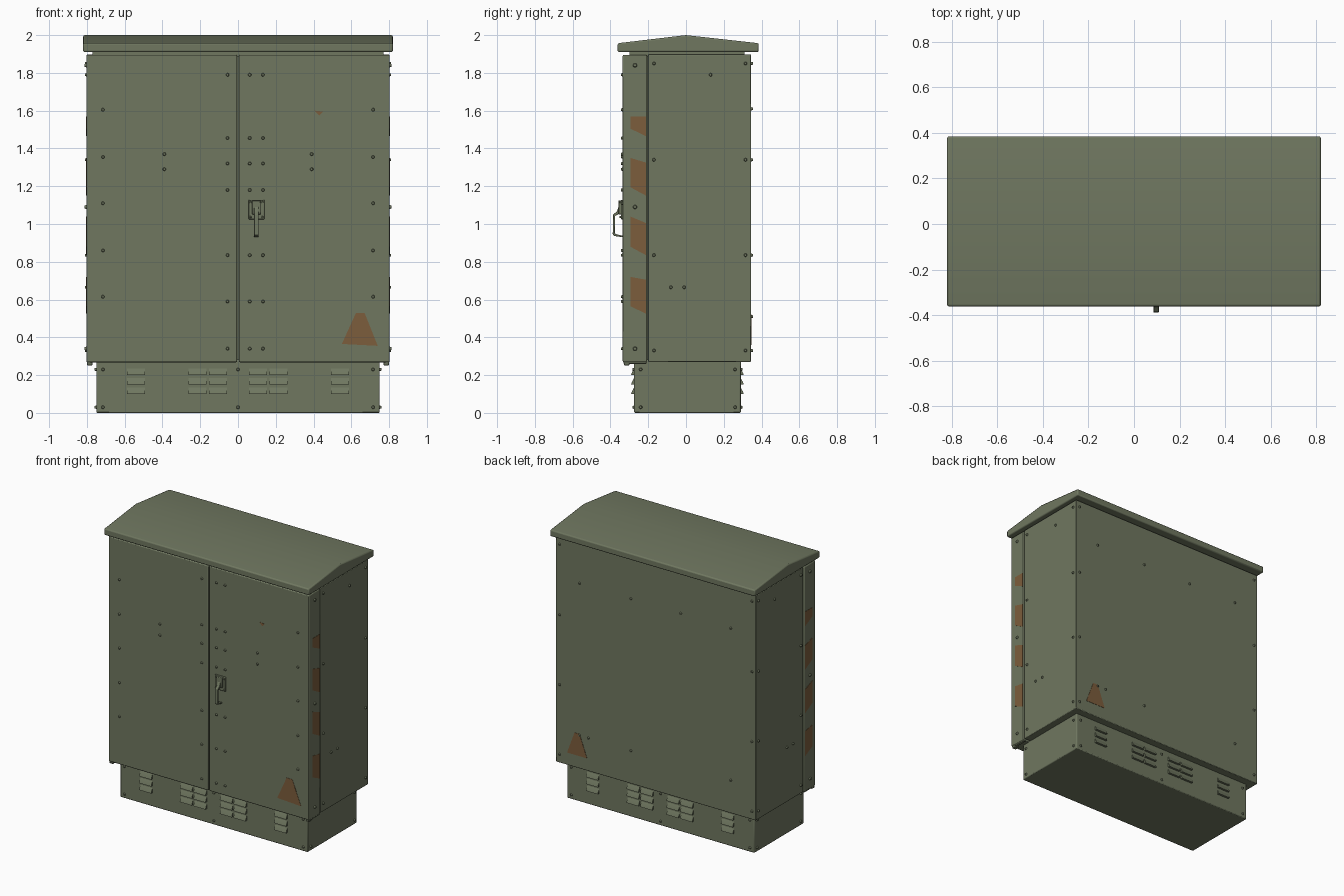
import bpy, bmesh, math
from mathutils import Vector, Matrix

if "Cube" in bpy.data.objects:
    bpy.data.objects.remove(bpy.data.objects["Cube"])


def material(name, rgb):
    m = bpy.data.materials.new(name)
    m.diffuse_color = (*rgb, 1)
    m.use_nodes = True
    m.node_tree.nodes["Principled BSDF"].inputs["Base Color"].default_value = m.diffuse_color
    return m


GREEN = material("olive green", (0.16, 0.185, 0.117))
ORANGE = material("faded orange", (0.20, 0.11, 0.045))


def finish(name, bm, mat=GREEN, bevel=0):
    bmesh.ops.recalc_face_normals(bm, faces=bm.faces)
    me = bpy.data.meshes.new(name)
    bm.to_mesh(me)
    bm.free()
    me.materials.append(mat)
    ob = bpy.data.objects.new(name, me)
    bpy.context.collection.objects.link(ob)
    if bevel:
        mod = ob.modifiers.new("bevel", 'BEVEL')
        mod.width, mod.segments = bevel, 2
        mod.limit_method, mod.angle_limit = 'ANGLE', math.radians(30)
    bpy.ops.object.select_all(action='DESELECT')
    ob.select_set(True)
    bpy.context.view_layer.objects.active = ob
    bpy.ops.object.shade_smooth_by_angle(angle=math.radians(35))
    return ob


def add_box(bm, x0, x1, y0, y1, z0, z1):
    mat = Matrix.Translation(((x0 + x1) / 2, (y0 + y1) / 2, (z0 + z1) / 2))
    mat = mat @ Matrix.Diagonal((x1 - x0, y1 - y0, z1 - z0, 1))
    bmesh.ops.create_cube(bm, size=1, matrix=mat)


def box(name, *dims, bevel=0.0):
    bm = bmesh.new()
    add_box(bm, *dims)
    return finish(name, bm, bevel=bevel)


def add_prism(bm, pts, axis, a, b):
    """Extrude a 2D outline along x (points are y,z) or along y (points are x,z)."""
    def place(p, t):
        return (t, p[0], p[1]) if axis == 'x' else (p[0], t, p[1])
    lo = [bm.verts.new(place(p, a)) for p in pts]
    hi = [bm.verts.new(place(p, b)) for p in pts]
    bm.faces.new(lo)
    bm.faces.new(hi[::-1])
    for i in range(len(pts)):
        j = (i + 1) % len(pts)
        bm.faces.new((lo[i], hi[i], hi[j], lo[j]))


def add_bolt(bm, loc, normal, r=0.009, h=0.009):
    n = Vector(normal)
    mat = Matrix.Translation(Vector(loc) + n * h / 2) @ n.to_track_quat('Z', 'Y').to_matrix().to_4x4()
    bmesh.ops.create_cone(bm, cap_ends=True, segments=10, radius1=r, radius2=r * 0.7, depth=h, matrix=mat)


# Plinth, cabinet body, door pair and neck below the roof
box("plinth", -0.75, 0.75, -0.275, 0.29, 0, 0.28, bevel=0.006)
box("cabinet_body", -0.80, 0.80, -0.20, 0.345, 0.27, 1.897, bevel=0.004)
box("door_frame", -0.785, 0.785, -0.31, -0.19, 0.28, 1.89)
box("roof_neck", -0.77, 0.77, -0.30, 0.31, 1.88, 1.93)
box("left_door", -0.803, -0.004, -0.335, -0.207, 0.268, 1.895, bevel=0.006)
box("right_door", 0.004, 0.803, -0.335, -0.207, 0.268, 1.895, bevel=0.006)

# Door foot stops and hinge blocks under the outer corners
bm = bmesh.new()
for s in (-1, 1):
    add_box(bm, s * 0.785 - 0.014, s * 0.785 + 0.014, -0.328, -0.30, 0.252, 0.275)
    add_box(bm, s * 0.79 - 0.01, s * 0.79 + 0.01, -0.33, -0.21, 0.26, 0.275)
finish("door_stops", bm, bevel=0.003)

# Pitched roof
bm = bmesh.new()
add_prism(bm, [(-0.362, 1.91), (0.385, 1.91), (0.385, 1.957), (0, 2.0), (-0.362, 1.957)],
          'x', -0.82, 0.82)
finish("roof", bm, bevel=0.008)

# Louvres on the front and back of the plinth
bm = bmesh.new()
for y, s in ((-0.275, -1), (0.29, 1)):
    for cx in (0.11 - 0.005, 0.215, 0.54):
        for x in (-cx, cx):
            for z in (0.20, 0.15, 0.10):
                pts = [(y - s * 0.005, z), (y + s * 0.016, z), (y + s * 0.012, z + 0.012),
                       (y, z + 0.034), (y - s * 0.005, z + 0.034)]
                add_prism(bm, pts, 'x', x - 0.048, x + 0.048)
finish("plinth_louvres", bm)

# Bolts on the door fronts
bm = bmesh.new()
front = (0, -1, 0)
for z in (1.605, 1.355, 1.11, 0.86, 0.615):
    for x in (-0.715, 0.715):
        add_bolt(bm, (x, -0.335, z), front)
for z in (1.79, 1.455, 1.32, 1.18, 0.835, 0.59, 0.34):
    for x in (-0.055, 0.062, 0.132):
        add_bolt(bm, (x, -0.335, z), front)
for z in (1.37, 1.29):
    for x in (-0.39, 0.39):
        add_bolt(bm, (x, -0.335, z), front)
# Bolts on the cabinet sides and door edges
for s in (-1, 1):
    side = (s, 0, 0)
    for z in (1.85, 1.34, 0.835, 0.33):
        for y in (-0.17, 0.315):
            add_bolt(bm, (s * 0.80, y, z), side)
    for y, z in ((0.13, 1.79), (-0.08, 0.665), (-0.01, 0.665)):
        add_bolt(bm, (s * 0.80, y, z), side)
    for z in (1.84, 1.09, 0.34):
        add_bolt(bm, (s * 0.803, -0.27, z), side, r=0.011)
# Bolts on the back
back = (0, 1, 0)
for z in (1.85, 1.34, 0.835, 0.33):
    for x in (-0.77, 0.77):
        add_bolt(bm, (x, 0.345, z), back)
for x in (0.61, 0.20, -0.20, -0.60):
    for z in (1.61, 0.51):
        if (x, z) != (-0.20, 0.51):
            add_bolt(bm, (x, 0.345, z), back)
add_bolt(bm, (0.54, 0.345, 0.51), back)
# Bolts on the plinth
for z in (0.23, 0.03):
    for x in (-0.715, 0, 0.715):
        add_bolt(bm, (x, -0.275, z), front)
        add_bolt(bm, (x, 0.29, z), back)
    for y in (-0.24, 0.26):
        for s in (-1, 1):
            add_bolt(bm, (s * 0.75, y, z), (s, 0, 0))
finish("bolts", bm)

# Door handle: base plate, lock housing, and a bent lever
bm = bmesh.new()
add_box(bm, 0.055, 0.14, -0.345, -0.33, 1.025, 1.128)
add_box(bm, 0.075, 0.12, -0.358, -0.34, 1.05, 1.125)
finish("handle_plate", bm, bevel=0.004)
bm = bmesh.new()
for x in (0.066, 0.129):
    for z in (1.037, 1.116):
        add_bolt(bm, (x, -0.345, z), front, r=0.006, h=0.006)
finish("handle_screws", bm)
bm = bmesh.new()
outer = [(-0.345, 1.105), (-0.358, 1.09), (-0.366, 1.066), (-0.386, 1.05), (-0.388, 0.945), (-0.382, 0.937), (-0.335, 0.93)]
inner = [(-0.335, 0.938), (-0.374, 0.947), (-0.377, 0.955), (-0.375, 1.042), (-0.356, 1.054), (-0.345, 1.06)]
add_prism(bm, outer + inner, 'x', 0.086, 0.109)
finish("handle_lever", bm, bevel=0.002)

# Painted warning triangles on the front and back, and a small door mark
bm = bmesh.new()
add_prism(bm, [(0.55, 0.365), (0.74, 0.355), (0.67, 0.53), (0.625, 0.53)], 'y', -0.337, -0.334)
add_prism(bm, [(0.405, 1.60), (0.45, 1.595), (0.43, 1.575)], 'y', -0.337, -0.334)
add_prism(bm, [(0.55, 0.36), (0.71, 0.36), (0.65, 0.52), (0.61, 0.52)], 'y', 0.344, 0.347)
finish("warning_triangles", bm, ORANGE)

# Slanted orange stripes along the door edges on both sides
bm = bmesh.new()
for s in (-1, 1):
    for top_out, top_in, low_out, low_in in ((1.57, 1.57, 1.505, 1.465), (1.35, 1.325, 1.195, 1.15),
                                             (1.04, 1.005, 0.88, 0.835), (0.72, 0.705, 0.565, 0.525)):
        pts = [(-0.295, low_out), (-0.212, low_in), (-0.212, top_in), (-0.295, top_out)]
        add_prism(bm, pts, 'x', s * 0.801, s * 0.805)
finish("door_edge_stripes", bm, ORANGE)
